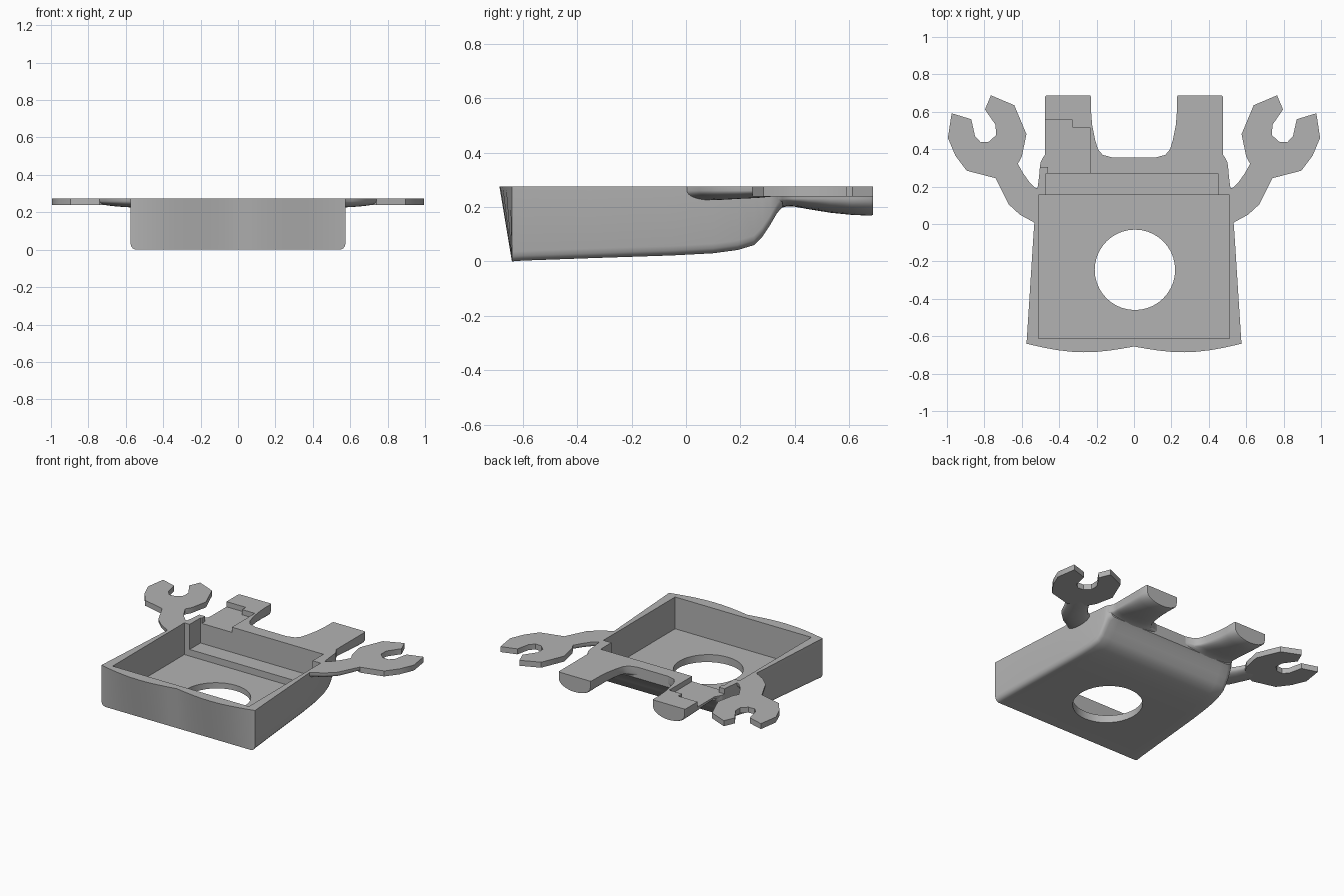
import bpy, bmesh, math
from mathutils import Matrix

TOP = 0.275

if "Cube" in bpy.data.objects:
    bpy.data.objects.remove(bpy.data.objects["Cube"], do_unlink=True)

grey = bpy.data.materials.new("plain grey")
grey.use_nodes = True
grey.diffuse_color = (0.45, 0.45, 0.45, 1)
grey.node_tree.nodes["Principled BSDF"].inputs["Base Color"].default_value = (0.45, 0.45, 0.45, 1)


def finish(bm, name):
    bmesh.ops.recalc_face_normals(bm, faces=bm.faces)
    mesh = bpy.data.meshes.new(name)
    bm.to_mesh(mesh)
    bm.free()
    obj = bpy.data.objects.new(name, mesh)
    bpy.context.collection.objects.link(obj)
    mesh.materials.append(grey)
    return obj


def slab(name, rows):
    """Closed solid from rows of (top point, bottom point) columns."""
    bm = bmesh.new()
    grid = [[(bm.verts.new(t), bm.verts.new(b)) for t, b in row] for row in rows]
    m, n = len(grid), len(grid[0])
    for j in range(m - 1):
        for i in range(n - 1):
            for k in (0, 1):
                bm.faces.new((grid[j][i][k], grid[j][i + 1][k],
                              grid[j + 1][i + 1][k], grid[j + 1][i][k]))
    rim = [(0, i) for i in range(n)] + [(j, n - 1) for j in range(1, m)]
    rim += [(m - 1, i) for i in range(n - 2, -1, -1)] + [(j, 0) for j in range(m - 2, 0, -1)]
    for (a, b), (c, d) in zip(rim, rim[1:] + rim[:1]):
        bm.faces.new((grid[a][b][0], grid[c][d][0], grid[c][d][1], grid[a][b][1]))
    return finish(bm, name)


def rounded_row(a, b, depth, lip, steps=16):
    """Flat-topped section from a to b with a half-elliptic underside."""
    row = []
    for i in range(steps + 1):
        u = -math.cos(math.pi * i / steps)
        t = (u + 1) / 2
        x, y = a[0] + (b[0] - a[0]) * t, a[1] + (b[1] - a[1]) * t
        drop = lip + (depth - lip) * math.sqrt(max(0, 1 - u * u))
        row.append(((x, y, TOP), (x, y, TOP - drop)))
    return row


def box(x0, x1, y0, y1, z0):
    bm = bmesh.new()
    bmesh.ops.create_cube(bm, size=1, matrix=Matrix.Translation(
        ((x0 + x1) / 2, (y0 + y1) / 2, (z0 + 0.5) / 2))
        @ Matrix.Diagonal((x1 - x0, y1 - y0, 0.5 - z0, 1)))
    return finish(bm, "cutter")


def cut(obj, cutters):
    bpy.context.view_layer.objects.active = obj
    for c in cutters:
        c.hide_render = True
        mod = obj.modifiers.new("cut", "BOOLEAN")
        mod.operation, mod.solver, mod.object = "DIFFERENCE", "EXACT", c
        bpy.ops.object.modifier_apply(modifier=mod.name)


# Tray body: y, half width, underside height
stations = [(-0.64, 0.575, 0.0), (-0.6, 0.572, 0.003), (-0.35, 0.556, 0.012),
            (-0.05, 0.537, 0.022), (0.1, 0.525, 0.03), (0.19, 0.516, 0.042),
            (0.25, 0.508, 0.06), (0.28, 0.505, 0.09), (0.31, 0.503, 0.135),
            (0.335, 0.498, 0.178), (0.355, 0.48, 0.2)]
rows = []
for j, (y, w, zb) in enumerate(stations):
    half = [(w, 0.035), (w - 0.004, 0.018), (w - 0.013, 0.006), (w - 0.03, 0)]
    half += [((w - 0.03) * k / 8, 0) for k in range(7, 0, -1)]
    columns = [(-x, l) for x, l in half] + [(0, 0)] + half[::-1]
    row = []
    for x, lift in columns:
        yt = y
        if j == 0:  # double bulge along the front wall
            s = min(1, abs(x) / w)
            yt -= 0.038 * math.sin(math.pi * s) + 0.015 * (1 - s)
        row.append(((x, yt, TOP), (x, y, zb + lift)))
    rows.append(row)
body = slab("tray_body", rows)

# Legs: y, inner x, outer x, depth
leg_stations = [(0.28, 0.12, 0.5, 0.12), (0.33, 0.11, 0.499, 0.09), (0.354, 0.11, 0.488, 0.077),
                (0.37, 0.168, 0.476, 0.073), (0.4, 0.193, 0.475, 0.074), (0.45, 0.208, 0.475, 0.083),
                (0.53, 0.224, 0.475, 0.096), (0.61, 0.23, 0.475, 0.104), (0.68, 0.23, 0.475, 0.107),
                (0.688, 0.235, 0.47, 0.104)]
# Arms: upper edge point, lower edge point, depth
arm_stations = [((0.515, 0.19), (0.518, -0.02), 0.05), ((0.53, 0.195), (0.537, 0.01), 0.05),
                ((0.56, 0.225), (0.61, 0.05), 0.048), ((0.595, 0.275), (0.67, 0.105), 0.045),
                ((0.62, 0.32), (0.71, 0.185), 0.042), ((0.65, 0.36), (0.745, 0.255), 0.037)]
claw = [(0.74, 0.245), (0.895, 0.285), (0.955, 0.365), (0.995, 0.46), (0.975, 0.592),
        (0.87, 0.56), (0.85, 0.47), (0.82, 0.437), (0.775, 0.44), (0.738, 0.475),
        (0.74, 0.53), (0.797, 0.612), (0.765, 0.688), (0.64, 0.635), (0.575, 0.48),
        (0.6, 0.36), (0.622, 0.32), (0.66, 0.28)]

parts = [body]
for side, s in (("left", 1), ("right", -1)):
    leg = slab(side + "_leg", [rounded_row((s * a, y), (s * b, y), d, 0.045)
                               for y, a, b, d in leg_stations])
    arm = slab(side + "_arm", [rounded_row((s * a[0], a[1]), (s * b[0], b[1]), d, 0.015)
                               for a, b, d in arm_stations])
    # Open claw-shaped hand
    bm = bmesh.new()
    face = bm.faces.new([bm.verts.new((s * x, y, 0.238)) for x, y in claw])
    ext = bmesh.ops.extrude_face_region(bm, geom=[face])
    bmesh.ops.translate(bm, vec=(0, 0, TOP - 0.238),
                        verts=[v for v in ext["geom"] if isinstance(v, bmesh.types.BMVert)])
    hand = finish(bm, side + "_hand")
    parts += [leg, arm, hand]

# Main cavity, raised rear ledge and round floor opening
bm = bmesh.new()
bmesh.ops.create_cone(bm, cap_ends=True, segments=40, radius1=0.215, radius2=0.215, depth=0.6,
                      matrix=Matrix.Translation((0.005, -0.245, 0)))
opening = finish(bm, "cutter")
cavity = [box(-0.51, 0.51, -0.612, 0.155, 0.06), box(-0.47, 0.45, 0.1, 0.27, 0.105), opening]

# Stepped shallow recess on the right leg
recess = [box(-0.52, -0.235, 0.305, 0.515, 0.24), box(-0.52, -0.33, 0.5, 0.555, 0.24),
          box(-0.46, -0.235, 0.26, 0.33, 0.24)]
right_leg = bpy.data.objects["right_leg"]
cut(body, cavity + recess)
cut(right_leg, recess)
for c in cavity + recess:
    bpy.data.objects.remove(c, do_unlink=True)

# Smooth curved surfaces, keep hard edges
bpy.ops.object.select_all(action="DESELECT")
for p in parts:
    p.select_set(True)
bpy.context.view_layer.objects.active = body
bpy.ops.object.shade_smooth_by_angle(angle=math.radians(35))
